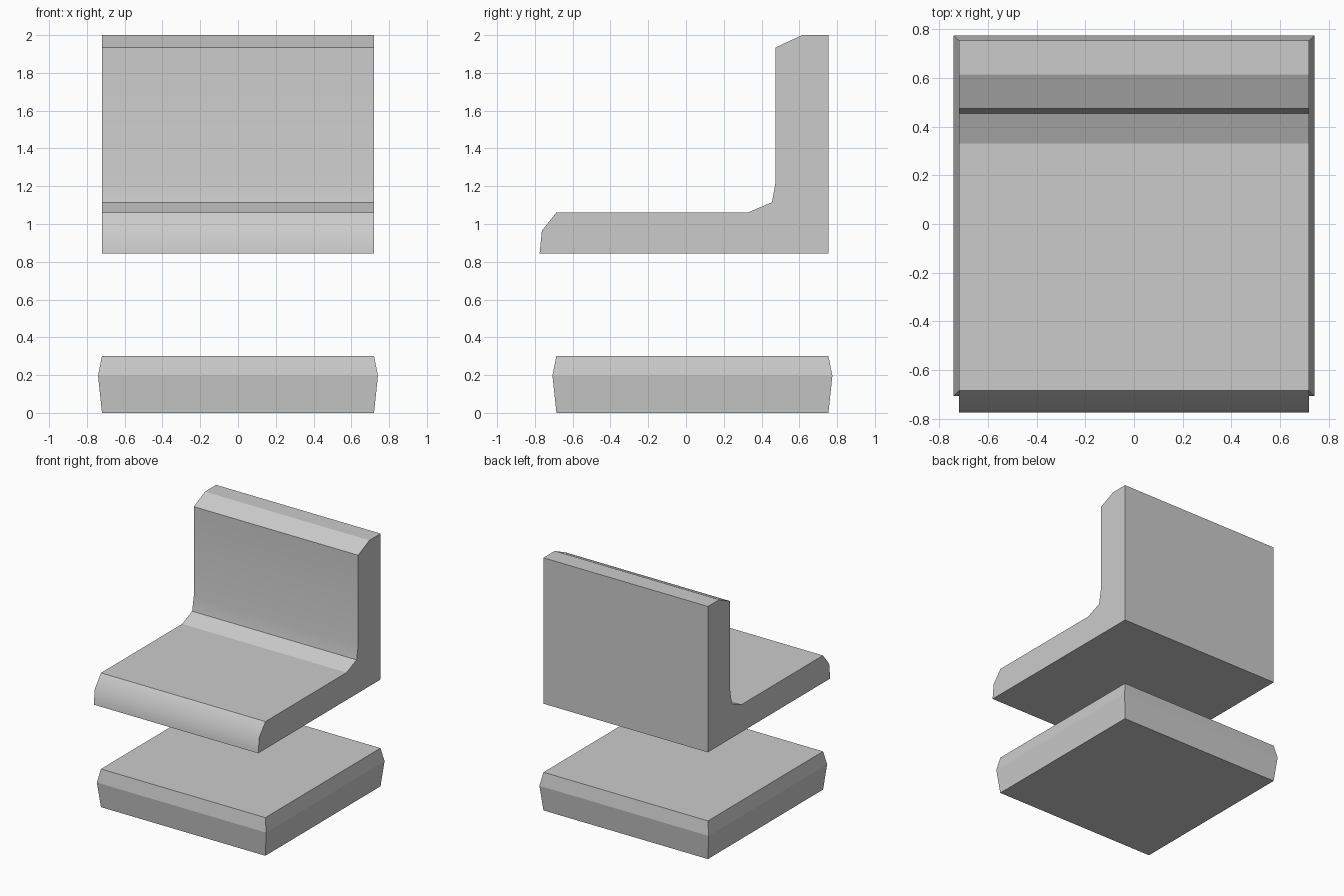
import bpy, bmesh

if "Cube" in bpy.data.objects:
    bpy.data.objects.remove(bpy.data.objects["Cube"])


def skin_rings(name, rings, soft=()):
    """Join matching vertex rings into a closed solid; soft lists ring corners shaded smooth."""
    bm = bmesh.new()
    loops = [[bm.verts.new(p) for p in ring] for ring in rings]
    n = len(loops[0])
    bm.faces.new(loops[0])
    bm.faces.new(loops[-1])
    for a, b in zip(loops, loops[1:]):
        for i in range(n):
            j = (i + 1) % n
            bm.faces.new((a[i], a[j], b[j], b[i]))
    bmesh.ops.recalc_face_normals(bm, faces=bm.faces)
    for face in bm.faces:
        face.smooth = bool(soft)
    for edge in bm.edges:
        edge.smooth = False
    for a, b in zip(loops, loops[1:]):
        for i in soft:
            bm.edges.get((a[i], b[i])).smooth = True
    mesh = bpy.data.meshes.new(name)
    bm.to_mesh(mesh)
    bm.free()
    obj = bpy.data.objects.new(name, mesh)
    bpy.context.collection.objects.link(obj)
    return obj


# L-shaped seat and backrest: side profile (y, z) extruded across the width
profile = [(-0.775, 0.845), (0.755, 0.845), (0.755, 2.0), (0.615, 2.0),
           (0.475, 1.935), (0.475, 1.225), (0.455, 1.115), (0.33, 1.062),
           (-0.685, 1.062), (-0.763, 0.965)]
skin_rings("seat_and_back",
           [[(x, y, z) for y, z in profile] for x in (-0.72, 0.72)],
           soft=(5, 9))

# Base cushion: stacked rectangles with a bulging waist
cy = 0.034
levels = [(0.0, 0.72, 0.72), (0.197, 0.741, 0.741), (0.302, 0.72, 0.72)]
skin_rings("base_cushion",
           [[(sx * hx, cy + sy * hy, z)
             for sx, sy in ((-1, -1), (1, -1), (1, 1), (-1, 1))]
            for z, hx, hy in levels])
